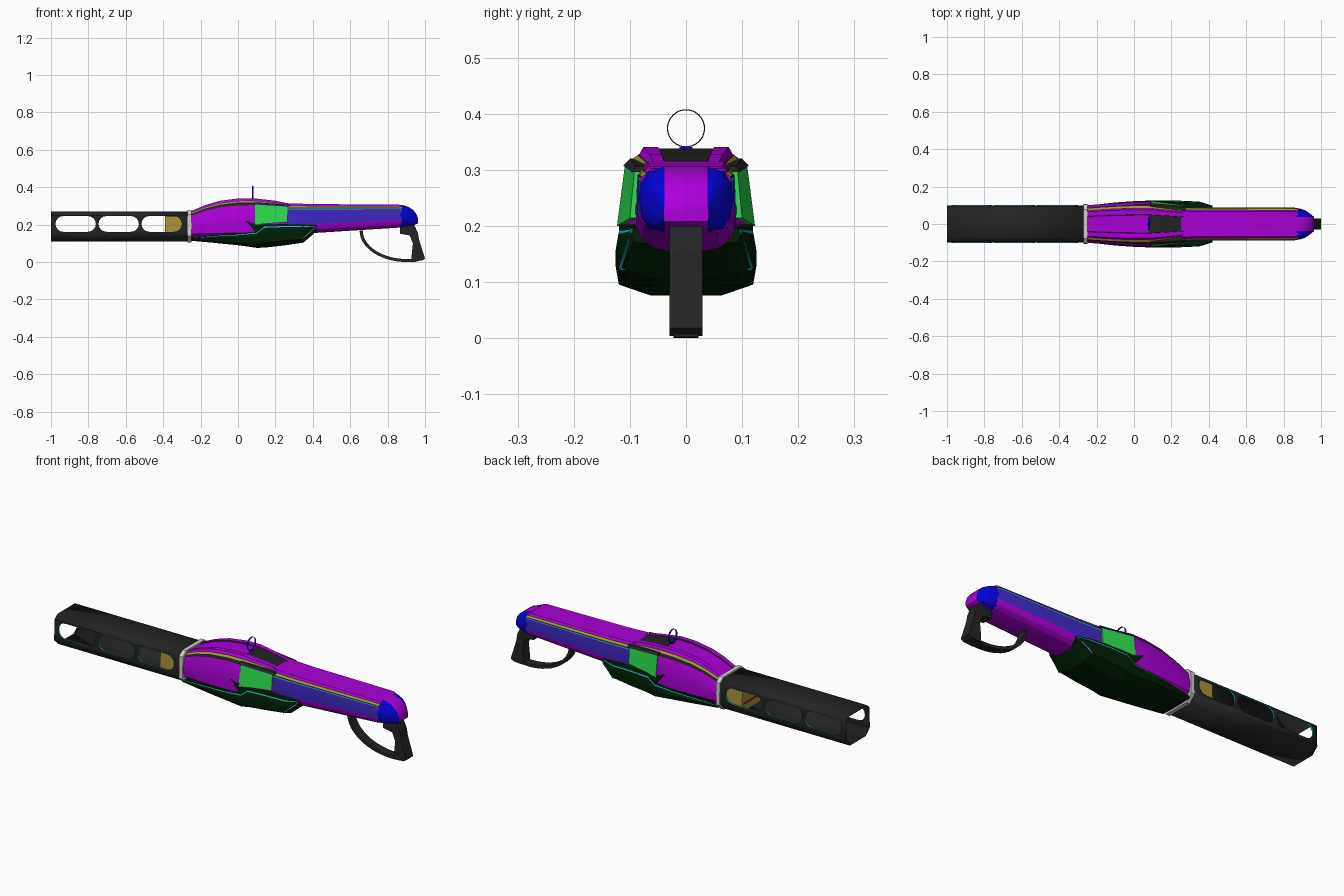
import bpy, bmesh, math

old = bpy.data.objects.get("Cube")
if old:
    bpy.data.objects.remove(old, do_unlink=True)


def material(name, r, g, b):
    m = bpy.data.materials.new(name)
    m.use_nodes = True
    m.diffuse_color = (r, g, b, 1)
    m.node_tree.nodes["Principled BSDF"].inputs["Base Color"].default_value = (r, g, b, 1)
    return m


PURPLE = material("purple", .41, 0, .68)
VIOLET = material("violet_blue", .05, .022, .55)
BLUE = material("deep_blue", .001, .001, .7)
GREEN = material("bright_green", .025, .72, .07)
FOREST = material("dark_green", 0, .014, .001)
DARK = material("charcoal", .018, .018, .018)
GOLD = material("gold", .4, .29, .04)
GREY = material("light_grey", .62, .62, .6)
CYAN = material("cyan", .01, .5, .6)
RED = material("red", .45, .01, .01)


def finish(name, bm, mats):
    bmesh.ops.recalc_face_normals(bm, faces=bm.faces[:])
    me = bpy.data.meshes.new(name)
    bm.to_mesh(me)
    bm.free()
    for m in mats:
        me.materials.append(m)
    ob = bpy.data.objects.new(name, me)
    bpy.context.collection.objects.link(ob)
    return ob


def activate(ob):
    bpy.ops.object.select_all(action='DESELECT')
    ob.select_set(True)
    bpy.context.view_layer.objects.active = ob


def smooth(ob, degrees):
    activate(ob)
    bpy.ops.object.shade_smooth_by_angle(angle=math.radians(degrees))


def rings(name, sections, colour_of, caps=True, end=None):
    """Skin closed (x, [(y, z)...]) rings; colour_of(j) colours each lengthwise strip."""
    bm = bmesh.new()
    n = len(sections[0][1])
    colours = [colour_of(j) for j in range(n)]
    mats = list(dict.fromkeys(colours + ([end] if end else [])))
    rows = [[bm.verts.new((x, y, z)) for y, z in ring] for x, ring in sections]
    for a, b in zip(rows, rows[1:]):
        for j in range(n):
            k = (j + 1) % n
            bm.faces.new((a[j], a[k], b[k], b[j])).material_index = mats.index(colours[j])
    if caps:
        for row in (rows[0], rows[-1]):
            bm.faces.new(row).material_index = mats.index(end or colours[0])
    return finish(name, bm, mats)


def hull(name, stations, half, strips, top, bottom, caps=True):
    """Symmetric loft: stations are (x, half width, z low, z high)."""
    n = len(half)

    def colour(j):
        if j < n - 1:
            return strips[j]
        if j == n - 1:
            return top
        return strips[2 * n - 2 - j] if j < 2 * n - 1 else bottom
    sections = []
    for x, w, lo, hi in stations:
        side = [(u * w, lo + v * (hi - lo)) for u, v in half]
        sections.append((x, side + [(-y, z) for y, z in reversed(side)]))
    ob = rings(name, sections, colour, caps)
    smooth(ob, 18)
    return ob


def prism(name, outline, y0, y1, mat, caps=True):
    """Extrude an (x, z) outline along y."""
    bm = bmesh.new()
    a, b = ([bm.verts.new((x, y, z)) for x, z in outline] for y in (y0, y1))
    for i in range(len(a)):
        bm.faces.new((a[i - 1], a[i], b[i], b[i - 1]))
    if caps:
        bm.faces.new(a)
        bm.faces.new(b)
    return finish(name, bm, [mat])


def mirror_y(ob):
    ob.modifiers.new("mirror", 'MIRROR').use_axis = (False, True, False)


# Hollow barrel shroud with three cyan-lipped slots through both sides
tube = [(.66, 0), (1, .2), (.97, .87), (.72, 1)]
barrel = hull("barrel_shroud", [(-1, .1, .109, .27), (-.26, .1, .109, .27)],
              tube, [DARK] * 3, DARK, DARK, caps=False)
activate(barrel)
shell = barrel.modifiers.new("shell", 'SOLIDIFY')
shell.thickness, shell.offset = .006, -1
bpy.ops.object.modifier_apply(modifier="shell")
for centre in (-.868, -.638, -.408):
    slot = []
    for side, start in ((1, -90), (-1, 90)):
        for i in range(9):
            a = math.radians(start + i * 22.5)
            slot.append((centre + side * .066 + .042 * math.cos(a), .204 + .042 * math.sin(a)))
    cutter = prism("slot_cutter", slot, -.2, .2, CYAN)
    cutter.hide_render = True
    activate(barrel)
    cut = barrel.modifiers.new("slot", 'BOOLEAN')
    cut.operation, cut.solver, cut.object = 'DIFFERENCE', 'EXACT', cutter
    cut.material_mode = 'TRANSFER'
    bpy.ops.object.modifier_apply(modifier="slot")
    bpy.data.objects.remove(cutter, do_unlink=True)
    mirror_y(prism("slot_lip", slot, .095, .1015, CYAN, caps=False))

# Core inside the barrel, its red line, and the collar behind it
hull("barrel_core", [(-.39, .091, .13, .26), (-.262, .091, .13, .26)],
     tube, [GOLD] * 3, GOLD, GOLD)
prism("core_line", [(-.394, .168), (-.389, .168), (-.389, .174), (-.394, .174)], -.08, .08, RED)
hull("collar", [(-.27, .107, .105, .278), (-.248, .107, .105, .278)],
     tube, [GREY] * 3, GREY, GREY)

# Swelling middle body: dark shoulder band, gold line, raised ridges around a sunken centre
hull("main_body",
     [(-.25, .1, .12, .272), (-.18, .106, .115, .303), (-.1, .112, .11, .327),
      (0, .117, .11, .34), (.08, .117, .11, .341), (.2, .101, .13, .328), (.28, .088, .15, .312)],
     [(.55, 0), (.95, .2), (1, .5), (.88, .84), (.82, .905), (.74, .935), (.71, .945),
      (.65, 1), (.43, 1), (.4, .975)],
     [PURPLE, PURPLE, PURPLE, DARK, GOLD, DARK, PURPLE, PURPLE, DARK], PURPLE, PURPLE)

# Dark sloping plate on top, behind the sight
rings("top_plate", [(x, [(-.05, z - .01), (.05, z - .01), (.05, z), (-.05, z)])
                    for x, z in ((.08, .338), (.2, .326), (.25, .316))], lambda j: DARK)

# Lower cover with a fine line near its upper edge
hull("lower_cover",
     [(-.25, .098, .114, .13), (-.1, .115, .1, .145), (0, .122, .09, .152), (.1, .126, .076, .165),
      (.14, .126, .077, .2), (.24, .125, .088, .203), (.35, .12, .104, .2), (.42, .098, .165, .197)],
     [(.5, 0), (.95, .22), (1, .62), (.96, .86), (.95, .91), (.92, 1)],
     [FOREST, FOREST, FOREST, CYAN, FOREST], FOREST, FOREST)

# Fine line slanting up the rear edge of the cover
mirror_y(rings("cover_rear_line", [
    (.345, [(.1, .121), (.118, .121), (.1195, .126), (.1, .126)]),
    (.418, [(.08, .187), (.0995, .187), (.0985, .192), (.08, .192)])], lambda j: CYAN))

# Pointed fin where the cover steps up
mirror_y(prism("cover_fin", [(.04, .222), (.09, .204), (.16, .2), (.13, .15), (.09, .165)],
               .1, .1195, FOREST))

# Side panels, drawn in towards the rear, with a fine line under a dark cap
mirror_y(rings("side_panel", [
    (.09, [(.07, .2), (.123, .2), (.1095, .304), (.109, .308), (.07, .308)]),
    (.265, [(.07, .214), (.1, .214), (.0925, .293), (.092, .297), (.07, .297)])],
    lambda j: CYAN if j == 2 else GREEN, end=GREEN))
mirror_y(rings("panel_cap", [
    (.085, [(.08, .308), (.112, .308), (.1, .32), (.08, .32)]),
    (.275, [(.07, .296), (.096, .296), (.088, .307), (.07, .307)])], lambda j: DARK))

# Long stock with blue side strips and gold shoulder lines
hull("stock",
     [(.25, .09, .142, .315), (.4, .089, .155, .31), (.86, .087, .184, .307), (.876, .083, .19, .302)],
     [(.35, 0), (.65, .03), (.86, .12), (.97, .24), (1, .32),
      (.97, .81), (.965, .84), (.945, .875), (.865, .92), (.835, .94), (.76, 1)],
     [PURPLE] * 4 + [VIOLET, CYAN, DARK, GOLD, DARK, PURPLE], PURPLE, PURPLE)

# Rounded blue butt with a purple centre band
butt = []
for x, w, lo, hi in ((.868, .085, .188, .306), (.89, .082, .19, .302), (.915, .073, .193, .293),
                     (.935, .06, .197, .28), (.952, .046, .202, .26), (.962, .04, .208, .235)):
    h = hi - lo
    side = [(.038, lo)] + [(.038 + (w - .038) * u, lo + v * h) for u, v in
                           ((.6, .06), (.9, .22), (1, .5), (.92, .75), (.65, .93))] + [(.038, hi)]
    butt.append((x, side + [(-y, z) for y, z in reversed(side)]))
smooth(rings("butt", butt, lambda j: PURPLE if j in (6, 13) else BLUE, end=PURPLE), 40)

# Grip and curved hand guard
prism("grip", [(.865, .205), (.94, .205), (.962, .155), (.968, .12), (1, .018), (.985, .008), (.93, .004),
               (.928, .03), (.935, .1), (.918, .142), (.865, .152)], -.029, .029, DARK)
arc = [math.radians(180 + 90 * i / 14) for i in range(15)]
outer = [(.905 + .255 * math.cos(a), .168 + .168 * math.sin(a)) for a in arc]
inner = [(.905 + .238 * math.cos(a), .168 + .152 * math.sin(a)) for a in reversed(arc)]
prism("hand_guard", outer + [(.96, .002), (.96, .016)] + inner, -.022, .022, DARK)

# Sight ring on a small foot, red on its rear rim
bpy.ops.mesh.primitive_torus_add(major_radius=.033, minor_radius=.001, major_segments=32,
                                 minor_segments=6, location=(.078, 0, .374),
                                 rotation=(0, math.pi / 2, 0))
ring = bpy.context.object
ring.name = "sight_ring"
ring.scale.z = 5
for m in (BLUE, RED):
    ring.data.materials.append(m)
for p in ring.data.polygons:
    p.material_index = int(p.normal.z > .9)
prism("sight_foot", [(.07, .33), (.086, .33), (.084, .341), (.072, .341)], -.012, .012, BLUE)
